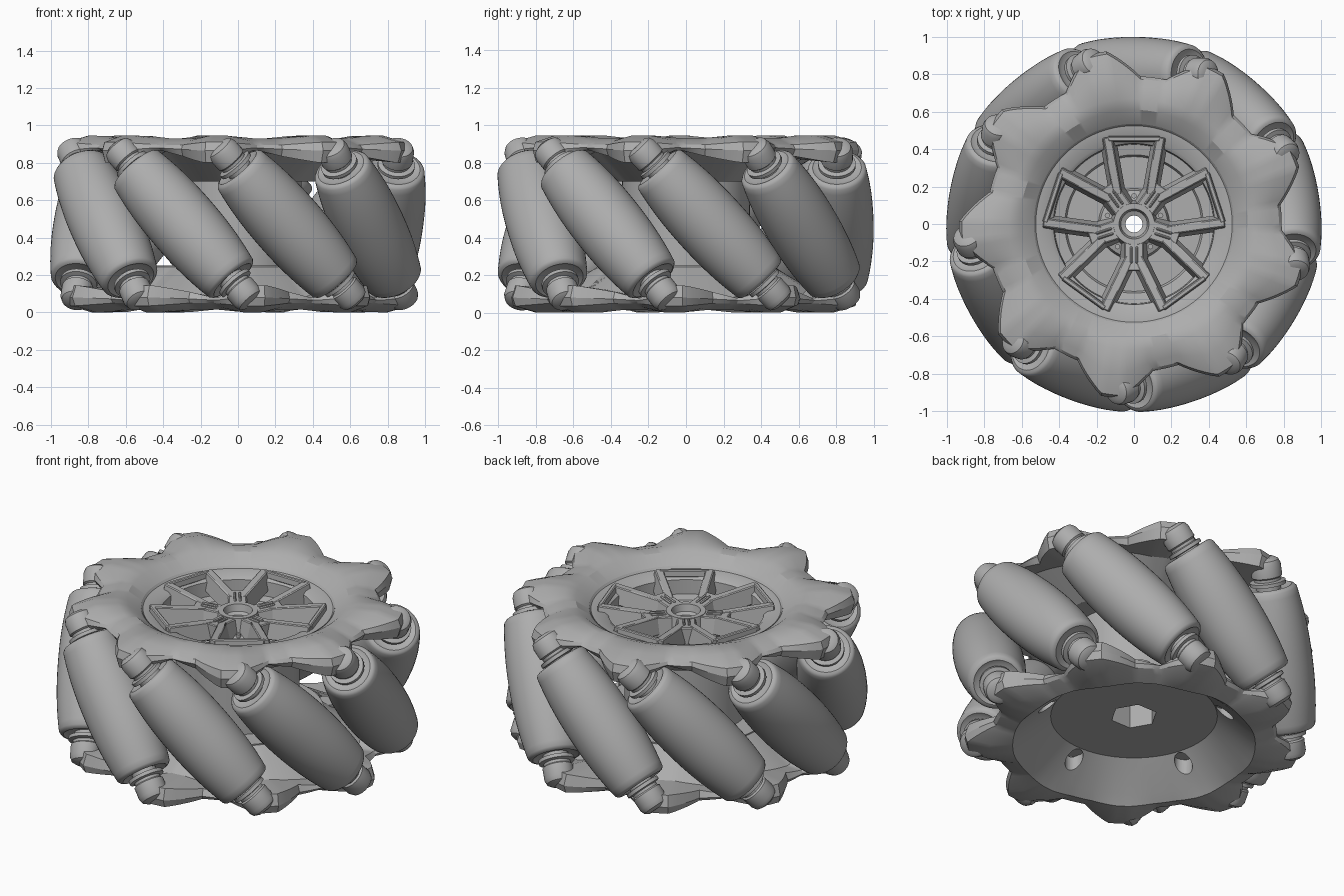
import bpy, bmesh, math
from mathutils import Matrix, Vector

if "Cube" in bpy.data.objects:
    bpy.data.objects.remove(bpy.data.objects["Cube"])

COUNT, STEP = 9, 40            # rollers and their spacing in degrees
FIRST = 89                     # angle of the first roller
HEIGHT, MID = 0.945, 0.4725
ORBIT, TILT = 0.81, math.radians(43)

grey = bpy.data.materials.new("plain grey")
grey.use_nodes = True
grey.diffuse_color = (0.42, 0.42, 0.42, 1)
bsdf = next(n for n in grey.node_tree.nodes if n.type == 'BSDF_PRINCIPLED')
bsdf.inputs["Base Color"].default_value = grey.diffuse_color
bsdf.inputs["Roughness"].default_value = 0.6


def polar(r, deg, z):
    a = math.radians(deg)
    return Vector((r * math.cos(a), r * math.sin(a), z))


def shade(obj, angle):
    bpy.ops.object.select_all(action='DESELECT')
    obj.select_set(True)
    bpy.context.view_layer.objects.active = obj
    bpy.ops.object.shade_smooth_by_angle(angle=math.radians(angle))


def finish(bm, name, angle=32):
    bmesh.ops.recalc_face_normals(bm, faces=bm.faces[:])
    mesh = bpy.data.meshes.new(name)
    bm.to_mesh(mesh)
    bm.free()
    mesh.materials.append(grey)
    obj = bpy.data.objects.new(name, mesh)
    bpy.context.collection.objects.link(obj)
    shade(obj, angle)
    return obj


def lathe(name, profile, segs=48, closed=False):
    """Turn (radius, z) points round the z axis; a third value makes a hexagon."""
    bm = bmesh.new()
    rings = []
    for r, z, *hexagon in profile:
        ring = []
        for i in range(segs):
            deg = 360 * i / segs
            flat = math.cos(math.radians(30)) / math.cos(math.radians(deg % 60 - 30))
            ring.append(bm.verts.new(polar(r * flat if hexagon else r, deg, z)))
        rings.append(ring)
    pairs = list(zip(rings, rings[1:]))
    if closed:
        pairs.append((rings[-1], rings[0]))
    else:
        bm.faces.new(rings[0])
        bm.faces.new(rings[-1])
    for a, b in pairs:
        for i in range(segs):
            j = (i + 1) % segs
            bm.faces.new((a[i], a[j], b[j], b[i]))
    return finish(bm, name)


def copy(obj, name, matrix):
    new = obj.copy()
    new.name = name
    new.matrix_world = matrix
    bpy.context.collection.objects.link(new)


def beam(name, a, b, top, base, depth):
    """Tapered bar whose upper face runs from a to b."""
    side = (b - a).cross(Vector((0, 0, 1))).normalized()
    bm = bmesh.new()
    ends = []
    for p in (a, b):
        low = p - Vector((0, 0, depth))
        ends.append([bm.verts.new(v) for v in (
            p - side * top / 2, p + side * top / 2,
            low + side * base / 2, low - side * base / 2)])
    bm.faces.new(ends[0])
    bm.faces.new(ends[1])
    for i in range(4):
        j = (i + 1) % 4
        bm.faces.new((ends[0][i], ends[0][j], ends[1][j], ends[1][i]))
    bmesh.ops.recalc_face_normals(bm, faces=bm.faces[:])
    bmesh.ops.bevel(bm, geom=bm.edges[:], offset=0.005, segments=1, affect='EDGES')
    return finish(bm, name)


def lug_plate(name, lug_angle, inner, flip):
    """Star-shaped end plate; each lug slopes gently on one side, steeply on the other."""
    per = 24
    bm = bmesh.new()
    columns = []
    for i in range(COUNT * per):
        off = (STEP * i / per + 26) % STEP - 26
        w = min(1, max(0, (15 - abs(off)) / 11.5))
        d = min(1, (26 + off) / 22 if off < 0 else (14 - off) / 10.5)
        rim = 0.79 + 0.145 * w
        section = inner + [
            (0.67, 0.93 + 0.013 * w), (0.735 + 0.065 * w, 0.91 + 0.035 * w),
            (rim - 0.015, 0.895 + 0.015 * w), (rim, 0.88 - 0.015 * d),
            (rim - 0.02, 0.87 - 0.07 * d), (0.68, 0.865 - 0.045 * d), (0.47, 0.70)]
        deg = lug_angle + STEP * i / per
        columns.append([bm.verts.new(polar(r, -deg if flip else deg,
                                           HEIGHT - z if flip else z))
                        for r, z in section])
    n = len(columns[0])
    for i, a in enumerate(columns):
        b = columns[(i + 1) % len(columns)]
        for k in range(n):
            m = (k + 1) % n
            bm.faces.new((a[k], b[k], b[m], a[m]))
    return finish(bm, name, 28)


# End plates
lug_plate("upper_lug_plate", FIRST - 26.5, [(0.535, 0.868), (0.61, 0.922)], False)
lower = lug_plate("lower_lug_plate", -FIRST - 26.5, [(0.46, 0.755), (0.62, 0.893)], True)

# Barrel-shaped roller, its axle and its end boss
HALF = 0.41
body = [(0.1, 0.015 - HALF), (0.13, -HALF), (0.145, 0.005 - HALF)]
for k in range(25):
    t = k / 12 - 1
    body.append((0.19 - 0.034 * abs(t) ** 2.2, t * (HALF - 0.018)))
body += [(0.145, HALF - 0.005), (0.13, HALF), (0.1, HALF - 0.015)]
roller = lathe("roller", body)

half_axle = [(0.07, 0.38), (0.07, 0.417), (0.1, 0.42), (0.1, 0.44),
             (0.075, 0.445), (0.075, 0.5)]
axle = lathe("axle", [(r, -s) for r, s in reversed(half_axle)] + half_axle, 32)
boss = lathe("boss", [(0.075, 0.46), (0.085, 0.468), (0.085, 0.535),
                      (0.075, 0.56), (0.05, 0.575)], 32)
for k in range(COUNT):
    place = (Matrix.Rotation(math.radians(FIRST + STEP * k), 4, 'Z')
             @ Matrix.Translation((ORBIT, 0, MID)) @ Matrix.Rotation(TILT, 4, 'X'))
    turned = place @ Matrix.Rotation(math.pi, 4, 'X')
    copy(roller, f"roller_{k + 1}", place)
    copy(axle, f"axle_{k + 1}", place)
    copy(boss, f"upper_boss_{k + 1}", place)
    copy(boss, f"lower_boss_{k + 1}", turned)
for obj in (roller, axle, boss):
    bpy.data.objects.remove(obj)

# Central body: hexagonal socket, lower floor, barrel, dished rim and hub
lathe("wheel_core", [
    (0.045, 0.36), (0.13, 0.36, 6), (0.13, 0.19, 6), (0.47, 0.19), (0.475, 0.25),
    (0.34, 0.25), (0.34, 0.70), (0.47, 0.70), (0.535, 0.86), (0.535, 0.872),
    (0.525, 0.86), (0.45, 0.85), (0.43, 0.835), (0.425, 0.75), (0.37, 0.74),
    (0.36, 0.72), (0.19, 0.72), (0.18, 0.75), (0.125, 0.77), (0.11, 0.85),
    (0.08, 0.85), (0.07, 0.81), (0.045, 0.80)], 96, True)

# Forked spokes, outer bars, slot beads, bolts and bores in the lower cone
for k in range(5):
    deg = 54 + 72 * k
    beam(f"spoke_root_{k + 1}", polar(0.09, deg, 0.845), polar(0.25, deg, 0.857),
         0.1, 0.15, 0.11)
    for side, tag in ((-1, "right"), (1, "left")):
        beam(f"spoke_arm_{tag}_{k + 1}", polar(0.18, deg + side * 7, 0.853),
             polar(0.485, deg + side * 19, 0.885), 0.045, 0.09, 0.1)
        bead = polar(0.014, deg + 90 * side, 0)
        beam(f"slot_bead_{tag}_{k + 1}", polar(0.12, deg, 0.856) + bead,
             polar(0.21, deg, 0.866) + bead, 0.012, 0.016, 0.02)
    beam(f"outer_bar_{k + 1}", polar(0.475, deg + 19, 0.885),
         polar(0.475, deg + 53, 0.885), 0.025, 0.035, 0.04)
    bolt = lathe(f"hub_bolt_{k + 1}", [(0.014, 0.74), (0.014, 0.775)], 12)
    bolt.location = polar(0.15, deg + 36, 0)

    cutter = lathe("bore_cutter", [(0.05, 0.0), (0.05, 0.3)], 24)
    cutter.location = polar(0.515, deg, 0)
    bore = lower.modifiers.new("bore", 'BOOLEAN')
    bore.operation, bore.solver, bore.object = 'DIFFERENCE', 'EXACT', cutter
    bpy.context.view_layer.objects.active = lower
    bpy.ops.object.modifier_apply(modifier=bore.name)
    bpy.data.objects.remove(cutter)
    cap = lathe(f"bore_cap_{k + 1}", [(0.062, 0.195), (0.062, 0.22)], 24)
    cap.location = polar(0.515, deg, 0)
shade(lower, 28)
